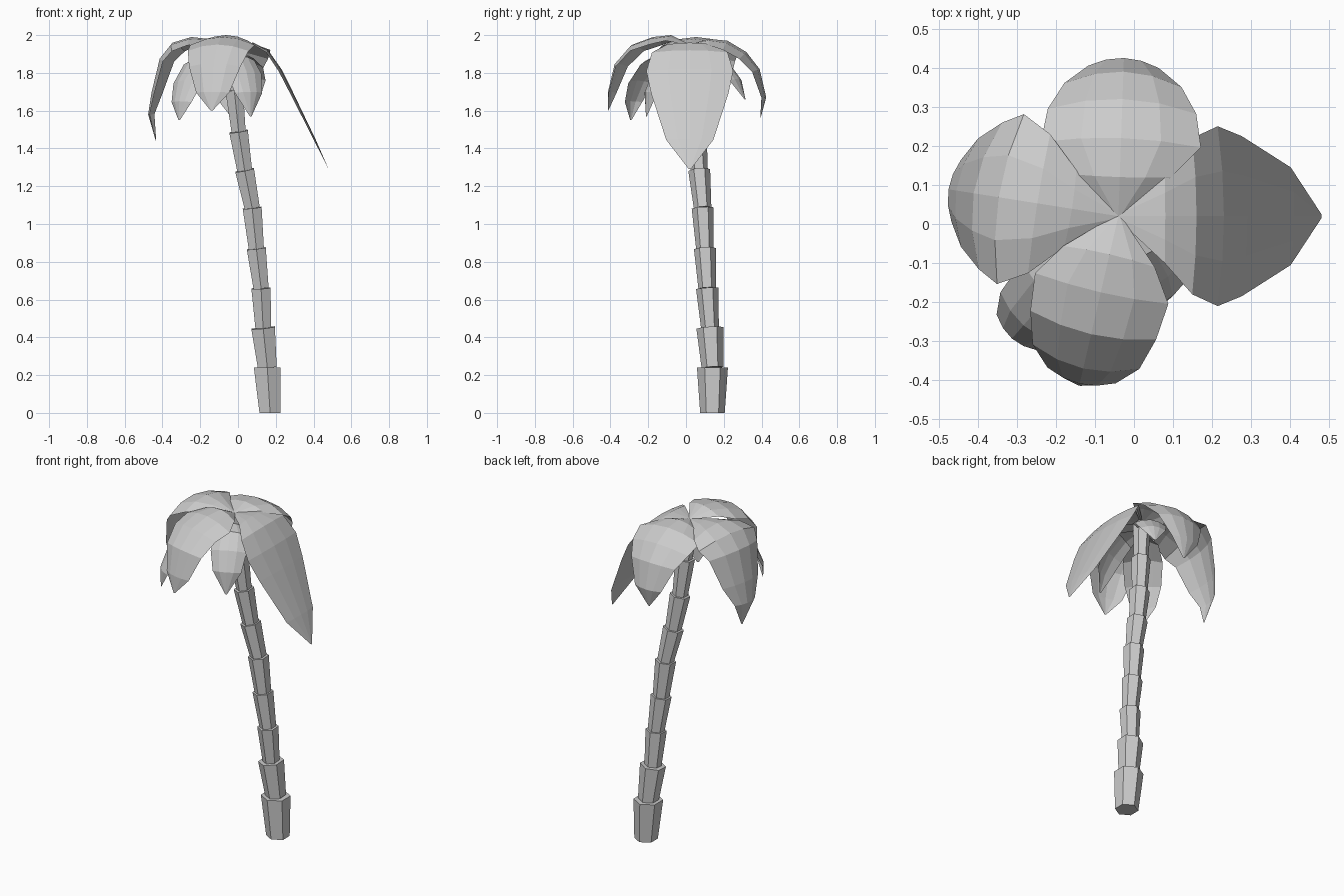
import bpy
from math import sin, cos, pi, radians
from mathutils import Vector

if "Cube" in bpy.data.objects:
    bpy.data.objects.remove(bpy.data.objects["Cube"])


def make_object(name, verts, faces):
    mesh = bpy.data.meshes.new(name)
    mesh.from_pydata(verts, [], faces)
    mesh.update()
    obj = bpy.data.objects.new(name, mesh)
    bpy.context.collection.objects.link(obj)
    return obj


# Trunk: stacked six-sided segments, each flaring towards its top
# centre x, centre y, z of each joint, flared radius at that joint
joints = [(0.17, 0.14, 0.00, 0.065), (0.155, 0.14, 0.24, 0.082),
          (0.133, 0.127, 0.45, 0.072), (0.122, 0.112, 0.66, 0.059),
          (0.097, 0.10, 0.87, 0.058), (0.075, 0.088, 1.085, 0.058),
          (0.035, 0.07, 1.285, 0.058), (0.003, 0.052, 1.49, 0.057),
          (-0.02, 0.036, 1.71, 0.054), (-0.04, 0.02, 1.94, 0.05)]


def trunk_segment(index, low, high):
    a, b = Vector(low[:3]), Vector(high[:3])
    lean = (b - a).normalized()
    if index == 0:
        lean = Vector((0, 0, 1))
    side = Vector((0, 1, 0)).cross(lean).normalized()
    ahead = lean.cross(side)
    bottom_radius = low[3] if index == 0 else high[3] * 0.8
    verts = []
    for centre, radius in ((a, bottom_radius), (b, high[3])):
        for k in range(6):
            t = pi / 2 + k * pi / 3
            verts.append(centre + (side * cos(t) + ahead * sin(t)) * radius)
    faces = [(k, (k + 1) % 6, (k + 1) % 6 + 6, k + 6) for k in range(6)]
    faces += [tuple(range(5, -1, -1)), tuple(range(6, 12))]
    make_object(f"trunk_segment_{index + 1}", verts, faces)


for i in range(len(joints) - 1):
    trunk_segment(i, joints[i], joints[i + 1])


# Fronds: broad arching leaves, folded down towards both edges
def frond(name, angle, droop, path):
    """path holds (distance from crown, height, half width)."""
    t = radians(angle)
    out, side = Vector((cos(t), sin(t), 0)), Vector((-sin(t), cos(t), 0))
    crown = Vector((-0.04, 0.02, 0))
    spine = [crown + out * r + Vector((0, 0, z)) for r, z, w in path]
    verts, faces = [], []
    for i, (r, z, w) in enumerate(path):
        along = spine[min(i + 1, len(path) - 1)] - spine[max(i - 1, 0)]
        normal = along.cross(side).normalized()
        for u in (-1, -0.5, 0, 0.5, 1):
            verts.append(spine[i] + side * (u * w) - normal * (droop * w * u * u))
    for i in range(len(path) - 1):
        for k in range(4):
            a = i * 5 + k
            faces.append((a, a + 5, a + 6, a + 1))
    make_object(name, verts, faces)


frond("frond_right", 0, 0.08,
      [(0, 1.95, .01), (.12, 1.96, .12), (.2, 1.92, .2), (.27, 1.82, .23),
       (.33, 1.70, .205), (.45, 1.45, .125), (.52, 1.29, .005)])
frond("frond_back", 88, 0.25,
      [(0, 1.95, .01), (.1, 1.98, .13), (.2, 1.97, .205), (.3, 1.91, .19),
       (.37, 1.82, .15), (.405, 1.67, .09), (.375, 1.56, .005)])
frond("frond_left", 171, 0.25,
      [(0, 1.95, .01), (.12, 1.98, .1), (.21, 1.99, .18), (.31, 1.96, .22),
       (.375, 1.88, .19), (.42, 1.7, .14), (.44, 1.58, .08), (.4, 1.44, .005)])
frond("frond_front", 257, 0.25,
      [(0, 1.95, .01), (.1, 2.0, .12), (.2, 1.99, .175), (.31, 1.95, .165),
       (.4, 1.85, .14), (.44, 1.7, .09), (.445, 1.6, .005)])

# Smaller fronds hanging beneath the crown
frond("lower_frond_front_left", 229, 0.3,
      [(0, 1.9, .01), (.15, 1.92, .09), (.27, 1.87, .11), (.37, 1.76, .1),
       (.415, 1.65, .07), (.415, 1.55, .005)])
frond("lower_frond_front_right", -65, 0.3,
      [(0, 1.91, .01), (.12, 1.89, .09), (.2, 1.81, .1), (.25, 1.7, .08),
       (.255, 1.57, .005)])
frond("lower_frond_back_right", 63, 0.3,
      [(0, 1.91, .01), (.12, 1.9, .08), (.22, 1.85, .09), (.29, 1.77, .07),
       (.33, 1.66, .005)])
